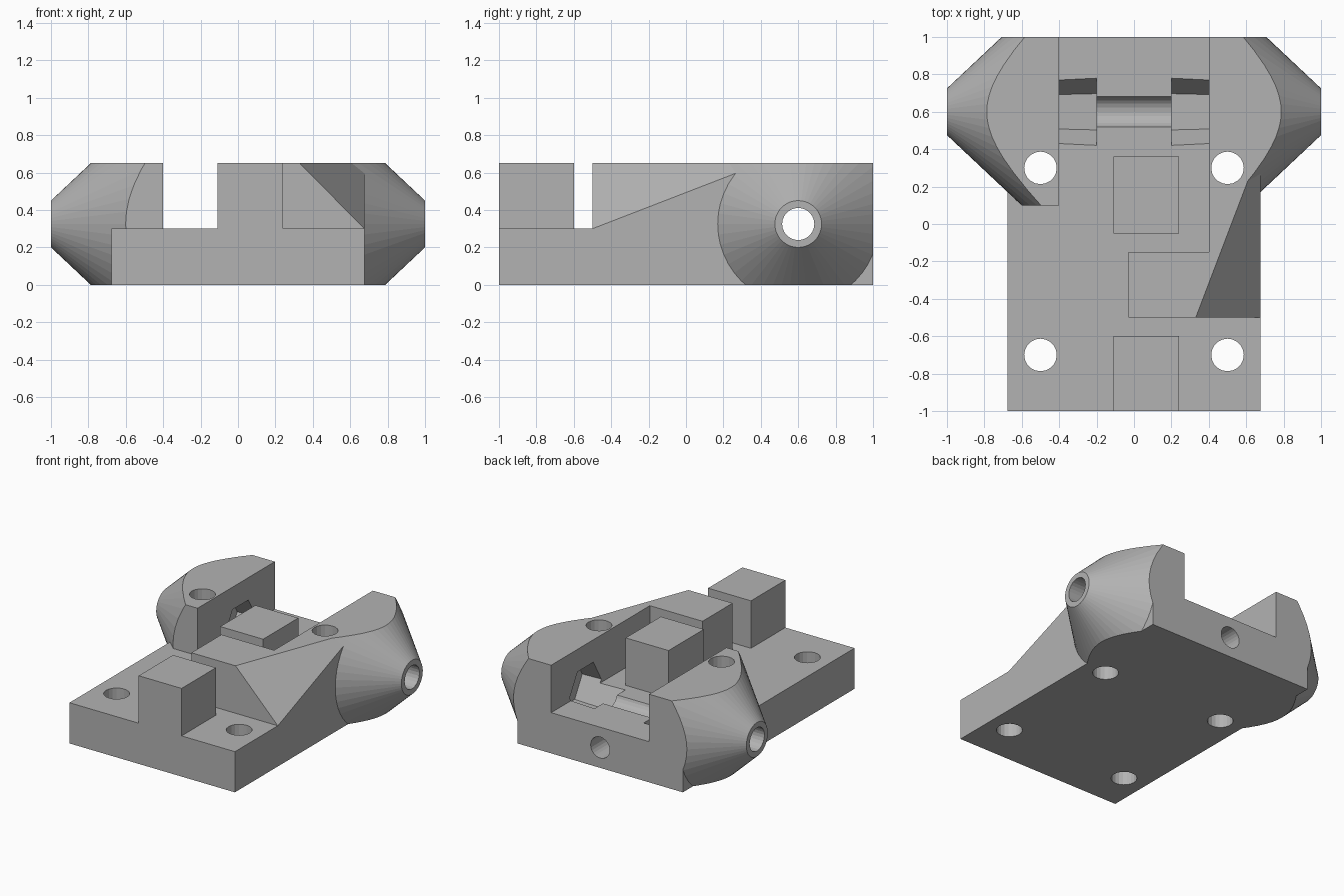
import bpy, bmesh
from math import pi
from mathutils import Matrix, Vector

if "Cube" in bpy.data.objects:
    bpy.data.objects.remove(bpy.data.objects["Cube"])

grey = bpy.data.materials.new("plain grey")
grey.use_nodes = True
COLOUR = (0.45, 0.45, 0.45, 1)
grey.diffuse_color = COLOUR
grey.node_tree.nodes["Principled BSDF"].inputs["Base Color"].default_value = COLOUR

TOP, FLOOR, AXLE_Y, AXLE_Z = 0.65, 0.3, 0.6, 0.325


def make(name, bm):
    bmesh.ops.recalc_face_normals(bm, faces=bm.faces)
    mesh = bpy.data.meshes.new(name)
    bm.to_mesh(mesh)
    bm.free()
    mesh.materials.append(grey)
    ob = bpy.data.objects.new(name, mesh)
    bpy.context.collection.objects.link(ob)
    return ob


def box(name, x, y, z):
    bm = bmesh.new()
    bmesh.ops.create_cube(bm, size=1)
    for v in bm.verts:
        v.co = [lo + (c + 0.5) * (hi - lo) for c, (lo, hi) in zip(v.co, (x, y, z))]
    return make(name, bm)


def cone_mesh(start, end, r1, r2, sides, spin=0):
    """Closed cone or cylinder running from start to end."""
    a, b = Vector(start), Vector(end)
    bm = bmesh.new()
    turn = (b - a).to_track_quat('Z', 'Y').to_matrix().to_4x4()
    bmesh.ops.create_cone(bm, cap_ends=True, segments=sides, radius1=r1, radius2=r2,
                          depth=(b - a).length,
                          matrix=Matrix.Translation((a + b) / 2) @ turn @ Matrix.Rotation(spin, 4, 'Z'))
    return bm


def clip(bm, point, normal):
    """Cut away the side the normal points to and close the cut."""
    cut = bmesh.ops.bisect_plane(bm, geom=bm.verts[:] + bm.edges[:] + bm.faces[:],
                                 plane_co=point, plane_no=normal, clear_outer=True)
    edges = [e for e in cut["geom_cut"] if isinstance(e, bmesh.types.BMEdge)]
    bmesh.ops.edgenet_fill(bm, edges=edges)


def combine(target, other, operation):
    mod = target.modifiers.new(other.name, 'BOOLEAN')
    mod.operation, mod.solver, mod.object = operation, 'EXACT', other
    bpy.context.view_layer.objects.active = target
    bpy.ops.object.modifier_apply(modifier=mod.name)
    bpy.data.objects.remove(other)


# Base plate and the two square posts
body = box("mount_body", (-0.675, 0.675), (-1, 1), (0, FLOOR))
parts = [box("front_post", (-0.11, 0.24), (-1, -0.6), (0.1, TOP)),
         box("middle_post", (-0.11, 0.24), (-0.05, 0.36), (0.1, TOP))]

# L-shaped rail with a slanted outer side
bm = bmesh.new()
outline = [(-0.03, -0.5), (0.675, -0.5), (0.675, 0.4), (0.4, 0.4), (0.4, -0.15), (-0.03, -0.15)]
face = bm.faces.new([bm.verts.new((x, y, 0.1)) for x, y in outline])
top = bmesh.ops.extrude_face_region(bm, geom=[face])["geom"]
bmesh.ops.translate(bm, vec=(0, 0, TOP - 0.1),
                    verts=[v for v in top if isinstance(v, bmesh.types.BMVert)])
p, q, r = Vector((0.33, -0.5, TOP)), Vector((0.675, -0.5, FLOOR)), Vector((0.675, 0.25, 0.59))
slant = (q - p).cross(r - p)
clip(bm, p, slant if slant.z > 0 else -slant)
parts.append(make("slanted_rail", bm))

# Conical side bosses trimmed flat on top, bottom, front and back
for side in (1, -1):
    bm = cone_mesh((side * 0.4, AXLE_Y, AXLE_Z), (side, AXLE_Y, AXLE_Z), 0.689, 0.125, 48)
    for point, normal in (((0, 0, 0), (0, 0, -1)), ((0, 0, TOP), (0, 0, 1)),
                          ((0, 0.1, 0), (0, -1, 0)), ((0, 1, 0), (0, 1, 0))):
        clip(bm, point, normal)
    parts.append(make("side_boss", bm))

for part in parts:
    combine(body, part, 'UNION')

# Axle bore, rear bore, hexagonal nut pockets and screw holes
cuts = [cone_mesh((-1.1, AXLE_Y, AXLE_Z), (1.1, AXLE_Y, AXLE_Z), 0.086, 0.086, 24),
        cone_mesh((0, 0.5, 0.15), (0, 1.1, 0.15), 0.078, 0.078, 24)]
for side in (1, -1):
    pocket = cone_mesh((side * 0.2, AXLE_Y, AXLE_Z), (side * 0.55, AXLE_Y, AXLE_Z), 0.194, 0.177, 6)
    # Turn the hexagon so that one flat lies at the bottom
    if max(abs(v.co.y - AXLE_Y) for v in pocket.verts) < 0.18:
        bmesh.ops.rotate(pocket, verts=pocket.verts, cent=(0, AXLE_Y, AXLE_Z),
                         matrix=Matrix.Rotation(pi / 6, 3, 'X'))
    cuts.append(pocket)
    for y in (0.3, -0.7):
        cuts.append(cone_mesh((side * 0.5, y, -0.1), (side * 0.5, y, 0.8), 0.087, 0.087, 20))
for bm in cuts:
    combine(body, make("cutter", bm), 'DIFFERENCE')
